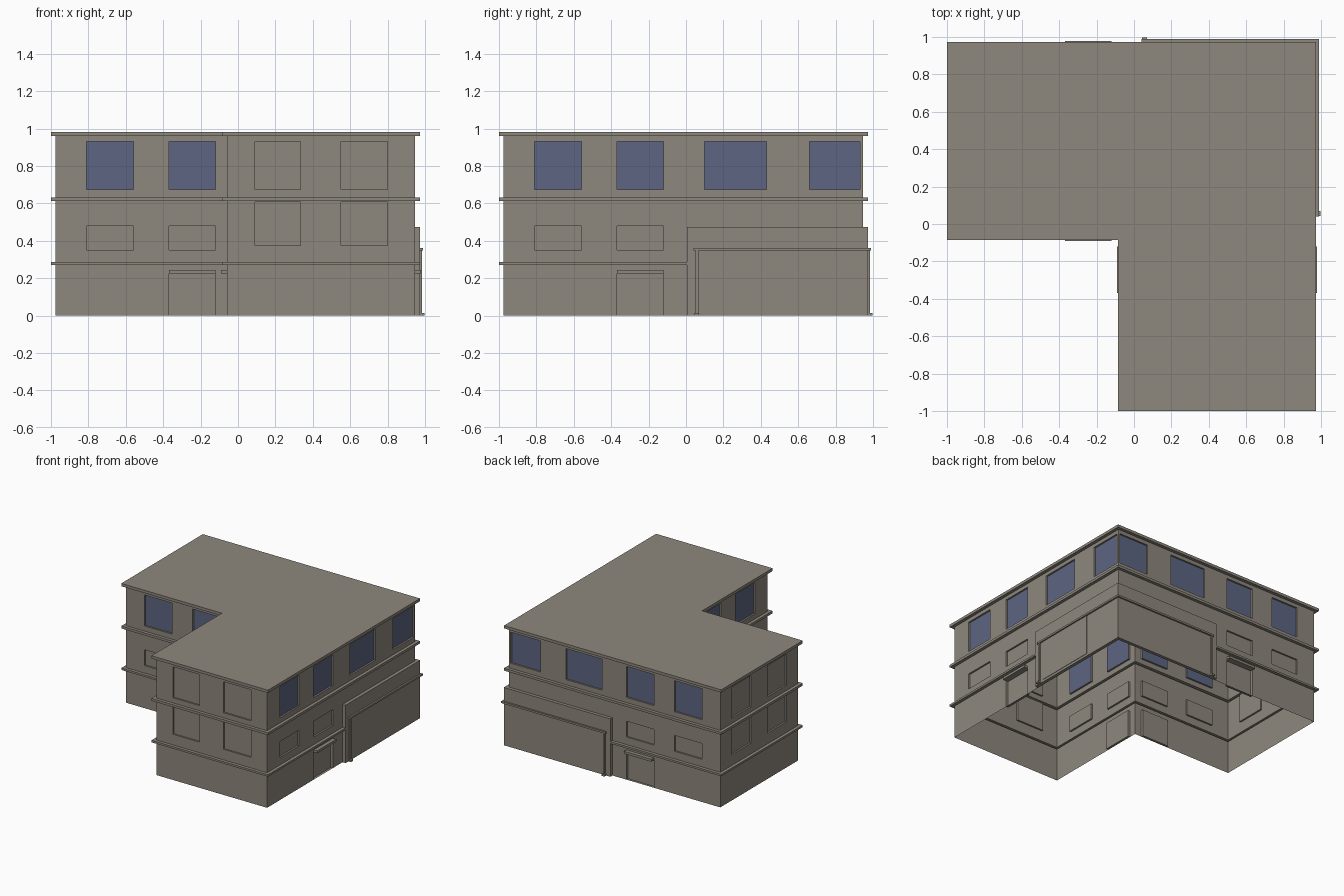
import bpy, bmesh
from mathutils import Vector

if "Cube" in bpy.data.objects:
    bpy.data.objects.remove(bpy.data.objects["Cube"])

def material(name, col):
    m = bpy.data.materials.new(name)
    m.diffuse_color = (*col, 1)
    m.use_nodes = True
    m.node_tree.nodes["Principled BSDF"].inputs["Base Color"].default_value = m.diffuse_color
    return m

STONE = material("warm_grey_stone", (0.27, 0.245, 0.205))
GLASS = material("blue_glass", (0.11, 0.13, 0.22))

LO, IN, HI, LEDGE = -0.975, -0.06, 0.947, 0.026

def add_object(name, bm, mats):
    me = bpy.data.meshes.new(name)
    bm.to_mesh(me)
    bm.free()
    for m in mats:
        me.materials.append(m)
    ob = bpy.data.objects.new(name, me)
    bpy.context.collection.objects.link(ob)
    return ob

# building shell: L outline lofted up a ledge profile, open at the bottom
corners = [(LO, IN, -1, -1), (IN, IN, -1, -1), (IN, LO, -1, -1),
           (HI, LO, 1, -1), (HI, HI, 1, 1), (LO, HI, -1, 1)]
profile = [(0, 0), (0, .272), (1, .272), (1, .288), (0, .288), (0, .613),
           (1, .613), (1, .633), (0, .633), (0, .96), (1, .96), (1, .983)]
bm = bmesh.new()
rings = [[bm.verts.new((x + sx * o * LEDGE, y + sy * o * LEDGE, z))
          for x, y, sx, sy in corners] for o, z in profile]
for a, b in zip(rings, rings[1:]):
    for i in range(6):
        j = (i + 1) % 6
        bm.faces.new((a[i], a[j], b[j], b[i]))
bm.faces.new(rings[-1])

# openings: (wall axis, wall position, outward sign, from, to, z0, z1, depth, material)
openings = []
for axis in (0, 1):
    for a, b in ((-.81, -.56), (-.37, -.12)):
        for wall, s in ((HI, 1), (IN, -1)):
            openings.append((axis, wall, s, a, b, .675, .93, .014, 1))
            openings.append((axis, wall, s, a, b, .35, .48, .014, 0))
    for a, b in ((.1, .43), (.66, .93)):
        openings.append((axis, HI, 1, a, b, .675, .93, .014, 1))
    for wall, s in ((HI, 1), (IN, -1)):
        openings.append((axis, wall, s, -.37, -.12, 0, .225, .02, 0))
    # plain blind windows on the wing ends
    for a, b in ((.09, .335), (.55, .8)):
        openings.append((axis, LO, -1, a, b, .675, .93, .014, 0))
        openings.append((axis, LO, -1, a, b, .375, .608, .014, 0))

# slice the shell along every opening edge
cuts = set()
for ax, w, s, a, b, z0, z1, d, m in openings:
    cuts |= {(1 - ax, a), (1 - ax, b), (2, z0), (2, z1)}
for ax, v in sorted(cuts):
    if ax == 2 and v == 0:
        continue
    co, no = Vector((0, 0, 0)), Vector((0, 0, 0))
    co[ax], no[ax] = v, 1
    bmesh.ops.bisect_plane(bm, geom=bm.verts[:] + bm.edges[:] + bm.faces[:],
                           plane_co=co, plane_no=no, dist=1e-5)

# push each opening into its wall
for ax, w, s, a, b, z0, z1, d, m in openings:
    sel = []
    for f in bm.faces:
        c = f.calc_center_median()
        if (abs(c[ax] - w) < 1e-4 and abs(f.normal[ax]) > .9
                and a < c[1 - ax] < b and z0 < c.z < z1):
            sel.append(f)
    res = bmesh.ops.extrude_face_region(bm, geom=sel)["geom"]
    for g in res:
        if isinstance(g, bmesh.types.BMVert):
            g.co[ax] -= s * d
        elif isinstance(g, bmesh.types.BMFace):
            g.material_index = m
    left = [f for f in sel if f.is_valid]
    if left:
        bmesh.ops.delete(bm, geom=left, context='FACES')
    bm.normal_update()
bmesh.ops.dissolve_limit(bm, angle_limit=.01, verts=bm.verts[:],
                         edges=bm.edges[:], delimit={'MATERIAL'})
bmesh.ops.recalc_face_normals(bm, faces=bm.faces[:])
add_object("building_shell", bm, [STONE, GLASS])

def box(name, lo, hi, swap=False):
    bm = bmesh.new()
    bmesh.ops.create_cube(bm, size=1)
    for v in bm.verts:
        p = [lo[i] if v.co[i] < 0 else hi[i] for i in range(3)]
        if swap:
            p[0], p[1] = p[1], p[0]
        v.co = p
    bmesh.ops.recalc_face_normals(bm, faces=bm.faces[:])
    return add_object(name, bm, [STONE])

# parts repeated on both sides of the diagonal
for swap, side in ((False, "right"), (True, "back")):
    end = .974 if not swap else HI
    box(side + "_shop_fascia", (HI, .005, 0), (.974, end, .475), swap)
    box(side + "_shop_ledge", (.974, .04, .348), (.988, .988 if not swap else .974, .363), swap)
    box(side + "_shop_pilaster", (.974, .05, 0), (.984, .066, .348), swap)
    box(side + "_pilaster_base", (.974, .042, 0), (.998, .07, .014), swap)
    box(side + "_door_canopy", (HI, -.37, .225), (.978, -.12, .245), swap)
    box(side + "_court_door_canopy", (IN - .03, -.37, .225), (IN, -.12, .245), swap)
# shop front panel
box("shop_panel", (.974, .1, .02), (.977, .61, .348))
